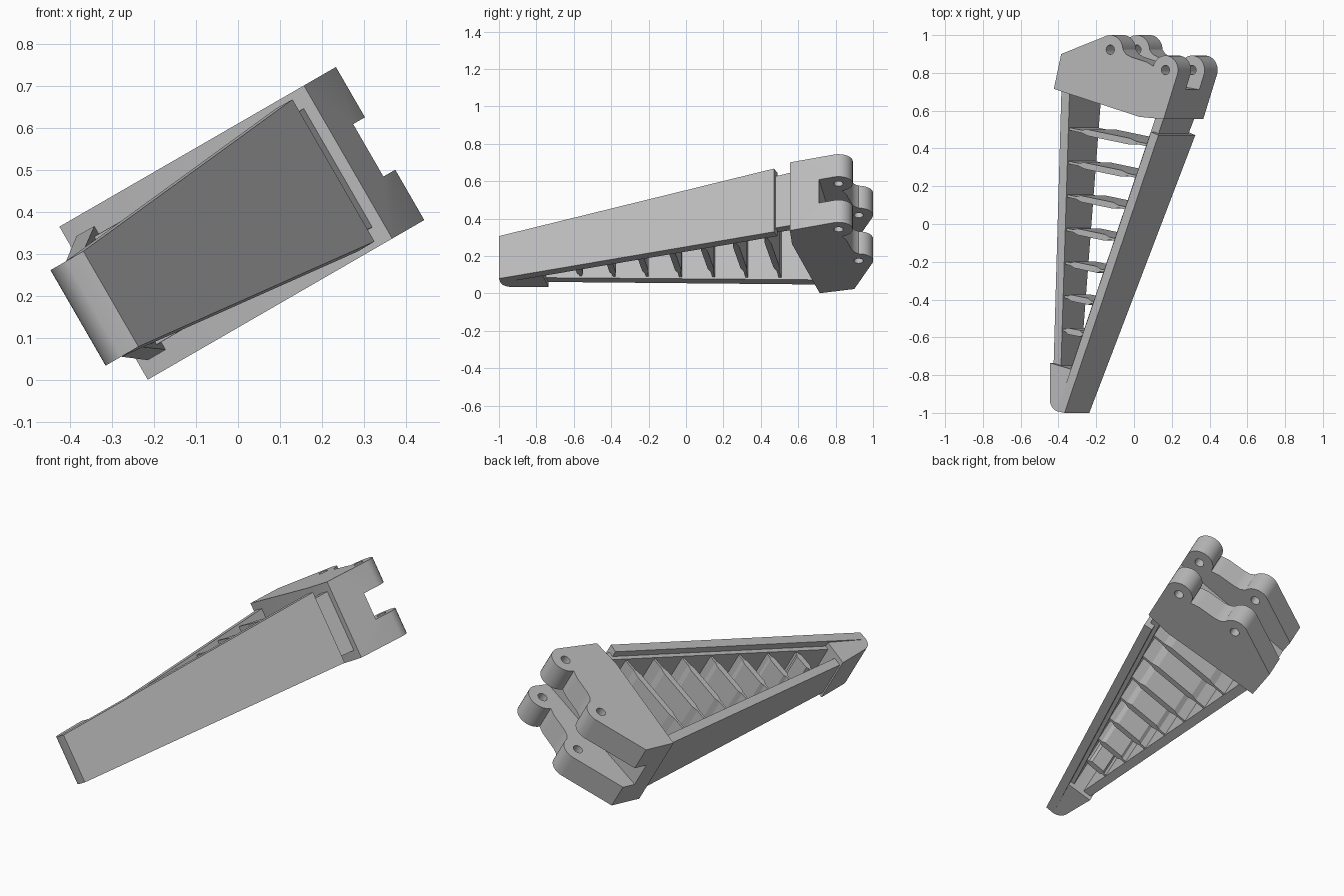
import bpy, bmesh, math
from mathutils import Matrix

cube = bpy.data.objects.get("Cube")
if cube:
    bpy.data.objects.remove(cube, do_unlink=True)

TILT = Matrix.Rotation(math.radians(-30), 4, 'Y')
MID = 0.3185          # middle of the thickness, before tilting

grey = bpy.data.materials.new("plain_grey")
grey.use_nodes = True
COLOUR = (0.5, 0.5, 0.5, 1)
grey.diffuse_color = COLOUR
grey.node_tree.nodes["Principled BSDF"].inputs["Base Color"].default_value = COLOUR


def prism(name, outline, half):
    """Extrude an outline both ways from MID; half(y) is the half thickness."""
    bm = bmesh.new()
    low = [bm.verts.new((x, y, MID - half(y))) for x, y in outline]
    high = [bm.verts.new((x, y, MID + half(y))) for x, y in outline]
    bm.faces.new(low[::-1])
    bm.faces.new(high)
    n = len(outline)
    for i in range(n):
        j = (i + 1) % n
        bm.faces.new((low[i], low[j], high[j], high[i]))
    bmesh.ops.recalc_face_normals(bm, faces=bm.faces)
    mesh = bpy.data.meshes.new(name)
    bm.to_mesh(mesh)
    bm.free()
    mesh.materials.append(grey)
    obj = bpy.data.objects.new(name, mesh)
    bpy.context.collection.objects.link(obj)
    obj.matrix_world = TILT
    return obj


def arc(centre, radius, start, end, steps=16):
    angles = [math.radians(start + (end - start) * i / steps) for i in range(steps + 1)]
    return [(centre[0] + radius * math.cos(a), centre[1] + radius * math.sin(a)) for a in angles]


def cut(target, cutter):
    cutter.hide_render = True
    mod = target.modifiers.new("cut", 'BOOLEAN')
    mod.operation = 'DIFFERENCE'
    mod.solver = 'EXACT'
    mod.object = cutter
    bpy.context.view_layer.update()
    graph = bpy.context.evaluated_depsgraph_get()
    mesh = bpy.data.meshes.new_from_object(target.evaluated_get(graph))
    target.modifiers.clear()
    target.data = mesh
    bpy.data.objects.remove(cutter, do_unlink=True)


def flat(value):
    return lambda y: value


def front_x(y):       # outer face of the front plate
    return -0.165 + 0.4156 * (y + 1)


def back_x(y):        # inner face of the back wall
    return -0.193 + 0.062 * (y + 0.6)


def plate_half(y):
    return 0.131 + 0.0435 * (y + 1)


def wall_half(y):
    return 0.104 + 0.045 * (y + 0.75)


# Mounting base with two rounded knuckles
knuckles = [(0.16, 0.923), (0.497, 0.815)]
base = prism("mounting_base",
             [(-0.185, 0.715), (0.34, 0.567), (0.486, 0.555)]
             + arc(knuckles[1], 0.077, -15, 165)
             + [(0.405, 0.845), (0.38, 0.858), (0.285, 0.885), (0.255, 0.9)]
             + arc(knuckles[0], 0.077, 0, 113)
             + [(-0.14, 0.9)], flat(0.21))
cut(base, prism("slot_cutter", [(0.8, 0.67), (0.8, 1.2), (-0.4, 1.2), (-0.4, 0.86)], flat(0.072)))
for centre in knuckles:
    cut(base, prism("pin_cutter", arc(centre, 0.025, 0, 345, 23), flat(0.4)))

# Front plate, with a narrower backing strip that runs into the base
prism("front_plate",
      [(front_x(-1), -1), (front_x(0.47), 0.47), (front_x(0.47) - 0.045, 0.488),
       (front_x(-1) - 0.045, -0.985)], plate_half)
prism("backing_strip",
      [(front_x(-0.95) - 0.024, -0.95), (front_x(0.6) - 0.024, 0.6),
       (front_x(0.6) - 0.075, 0.6), (front_x(-0.95) - 0.075, -0.95)], wall_half)

# Back wall
prism("back_wall",
      [(back_x(-0.85) - 0.045, -0.85), (back_x(-0.85), -0.85),
       (back_x(0.72), 0.72), (back_x(0.72) - 0.05, 0.72)], wall_half)

# Rounded tip block
prism("tip_block",
      [(-0.165, -1)] + [(-0.073, -0.77), (-0.12, -0.77), (-0.255, -0.735)]
      + arc((-0.19, -0.93), 0.065, 180, 250, 8), flat(0.131))

# Slanted ribs, thin at both ends
for i in range(7):
    y0 = 0.505 - 0.1775 * i
    x0 = back_x(y0) - 0.01
    slope = -0.18
    x1 = front_x(y0) - 0.06
    x1 = x0 + (x1 - x0) / (1 - slope * 0.4156)
    span = x1 - x0
    shape = [(0, 0.007), (0.16, 0.007), (0.24, 0.017), (0.76, 0.017), (0.84, 0.007), (1, 0.007)]
    upper = [(x0 + t * span, y0 + slope * t * span + h) for t, h in shape]
    lower = [(x0 + t * span, y0 + slope * t * span - h) for t, h in shape]
    prism("rib_%d" % (i + 1), lower + upper[::-1], lambda y: wall_half(y) - 0.012)

# Smooth the round parts, keep edges sharp
bpy.ops.object.select_all(action='DESELECT')
for name in ("mounting_base", "tip_block"):
    obj = bpy.data.objects[name]
    obj.select_set(True)
    bpy.context.view_layer.objects.active = obj
bpy.ops.object.shade_smooth_by_angle(angle=math.radians(30))
